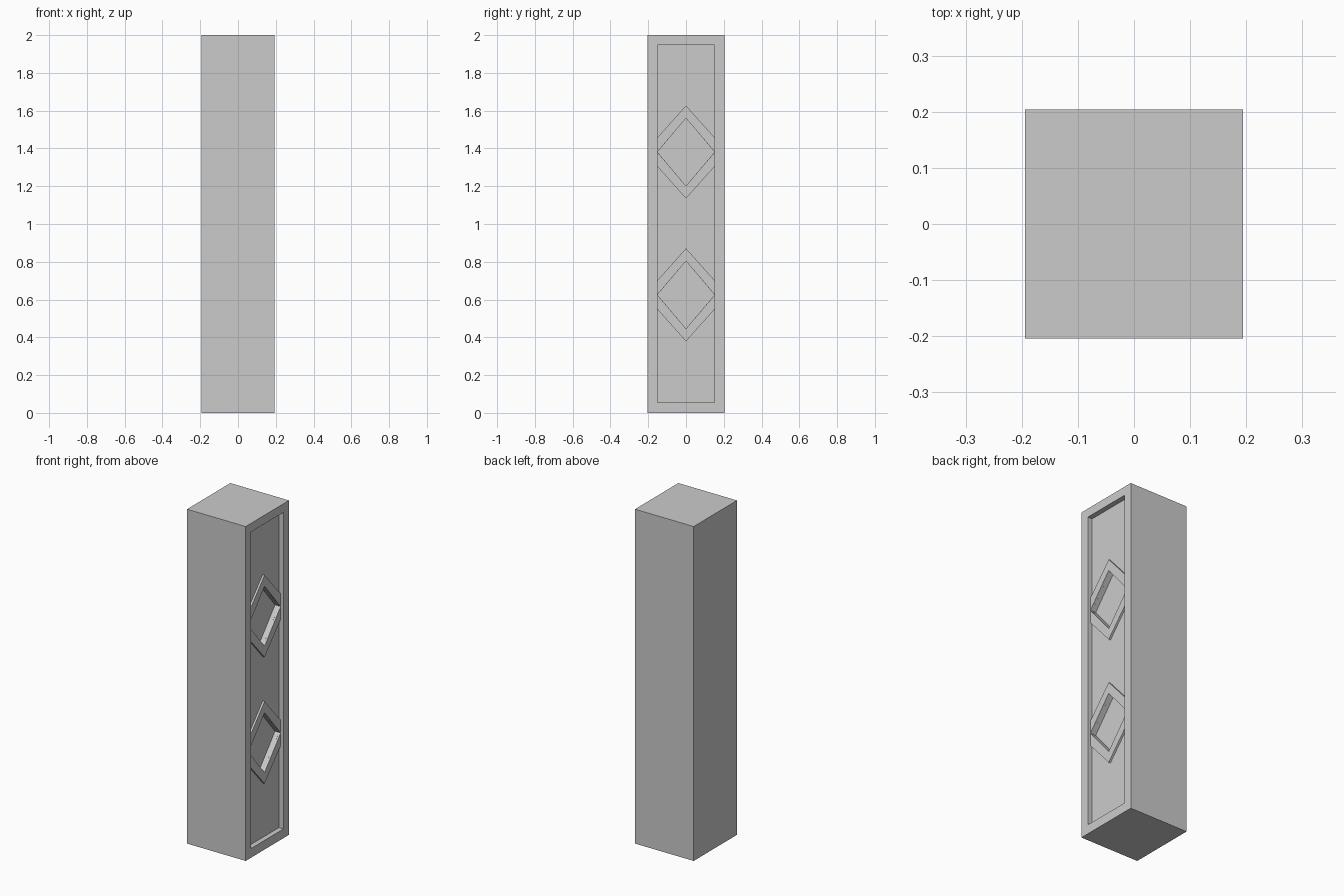
import bpy, bmesh

if "Cube" in bpy.data.objects:
    bpy.data.objects.remove(bpy.data.objects["Cube"])

W, D, H = 0.194, 0.2045, 2.0       # half width, half depth, height
PY = 0.152                         # half width of the recessed panel
PANEL, FRAME, POCKET = 0.03, 0.018, 0.055   # depths below the carved face


def prism(name, outline, x0, x1):
    """Extrude a (y, z) outline along x."""
    bm = bmesh.new()
    face = bm.faces.new([bm.verts.new((x0, y, z)) for y, z in outline])
    ext = bmesh.ops.extrude_face_region(bm, geom=[face])
    verts = [v for v in ext["geom"] if isinstance(v, bmesh.types.BMVert)]
    bmesh.ops.translate(bm, verts=verts, vec=(x1 - x0, 0, 0))
    bmesh.ops.recalc_face_normals(bm, faces=bm.faces)
    mesh = bpy.data.meshes.new(name)
    bm.to_mesh(mesh)
    bm.free()
    obj = bpy.data.objects.new(name, mesh)
    bpy.context.collection.objects.link(obj)
    return obj


def rect(y, z0, z1):
    return [(-y, z0), (y, z0), (y, z1), (-y, z1)]


def cut(target, cutter):
    mod = target.modifiers.new(cutter.name, "BOOLEAN")
    mod.operation = "DIFFERENCE"
    mod.solver = "EXACT"
    mod.object = cutter
    cutter.hide_render = True
    cutter.hide_set(True)


# Post with a shallow panel sunk into its right face
post = prism("post", rect(D, 0, H), -W, W)
cut(post, prism("panel_cutter", rect(PY, 0.055, 1.948), W - PANEL, W + 0.1))

for label, zc in (("lower", 0.625), ("upper", 1.381)):
    # Diamond pocket, deeper than the panel
    p = PY - 0.0005
    diamond = [(-p, zc), (0, zc - 0.179), (p, zc), (0, zc + 0.179)]
    cut(post, prism(label + "_pocket_cutter", diamond, W - POCKET, W + 0.05))
    # Raised frame around the pocket, made of two chevrons
    for half, s in (("top", 1), ("bottom", -1)):
        chevron = [(-PY, 0), (-PY, 0.076), (0, 0.246), (PY, 0.076), (PY, 0), (0, 0.179)]
        prism(f"{label}_frame_{half}", [(y, zc + s * z) for y, z in chevron],
              W - POCKET, W - FRAME)
